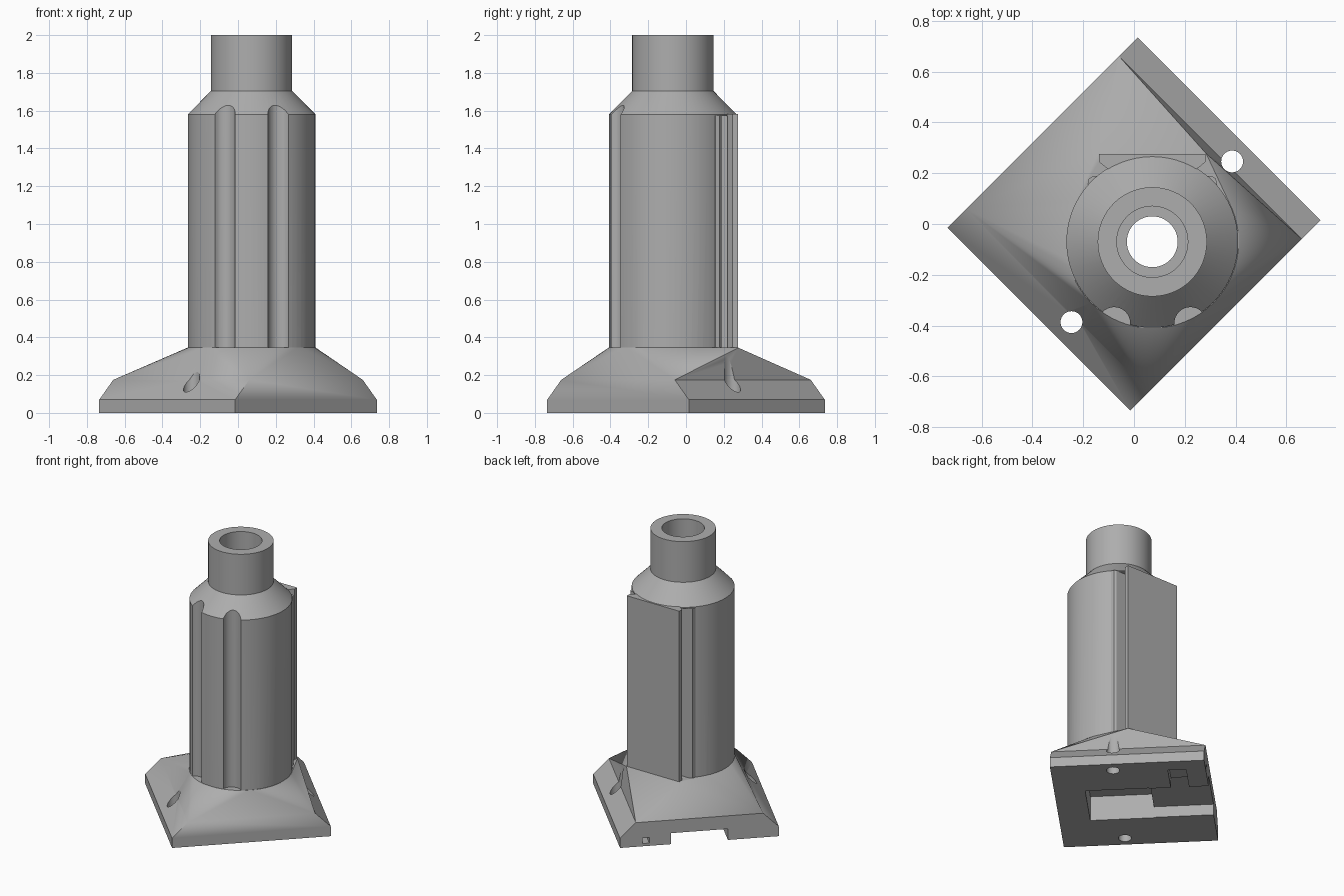
import bpy, bmesh, math
from mathutils import Matrix, Vector

if "Cube" in bpy.data.objects:
    bpy.data.objects.remove(bpy.data.objects["Cube"])

CX, CY = 0.072, -0.07            # tower axis
ROT = Matrix.Rotation(math.radians(45), 4, 'Z')   # base frame: x = u, y = -v

grey = bpy.data.materials.new("plain grey")
grey.diffuse_color = (0.42, 0.42, 0.42, 1)
grey.use_nodes = True
grey.node_tree.nodes["Principled BSDF"].inputs["Base Color"].default_value = grey.diffuse_color


def finish(bm, name):
    bmesh.ops.recalc_face_normals(bm, faces=bm.faces)
    me = bpy.data.meshes.new(name)
    bm.to_mesh(me)
    bm.free()
    me.materials.append(grey)
    ob = bpy.data.objects.new(name, me)
    bpy.context.collection.objects.link(ob)
    return ob


def prism(name, pts, z0, z1, matrix=None):
    bm = bmesh.new()
    f = bm.faces.new([bm.verts.new((x, y, z0)) for x, y in pts])
    r = bmesh.ops.extrude_face_region(bm, geom=[f])
    for v in r["geom"]:
        if isinstance(v, bmesh.types.BMVert):
            v.co.z = z1
    if matrix:
        bm.transform(matrix)
    return finish(bm, name)


def circle(x, y, r, n=48):
    return [(x + r * math.cos(2 * math.pi * i / n), y + r * math.sin(2 * math.pi * i / n)) for i in range(n)]


def base_box(name, u0, u1, v0, v1, z0, z1):
    return prism(name, [(u0, -v0), (u1, -v0), (u1, -v1), (u0, -v1)], z0, z1, ROT)


def combine(target, other, op):
    m = target.modifiers.new("bool", 'BOOLEAN')
    m.operation, m.solver, m.object = op, 'EXACT', other
    bpy.ops.object.select_all(action='DESELECT')
    bpy.context.view_layer.objects.active = target
    target.select_set(True)
    bpy.ops.object.modifier_apply(modifier=m.name)
    bpy.data.objects.remove(other)


def cut(target, other):
    combine(target, other, 'DIFFERENCE')


def join(target, other):
    combine(target, other, 'UNION')


# Tower: stacked rings of a turned profile
bm = bmesh.new()
N, rings = 64, []
for r, z in [(0.338, 0.3), (0.338, 1.58), (0.215, 1.705), (0.215, 2.0)]:
    rings.append([bm.verts.new((x, y, z)) for x, y in circle(CX, CY, r, N)])
for a, b in zip(rings, rings[1:]):
    for i in range(N):
        bm.faces.new((a[i], a[(i + 1) % N], b[(i + 1) % N], b[i]))
bm.faces.new(rings[0])
bm.faces.new(rings[-1])
tower = finish(bm, "lamp_socket_body")

# Flat back plate and the small ridges below its edges
half = [(0.21, 0.345), (0.21, 0.315), (0.18, 0.29), (0.15, 0.275)]
plate = half + [(-x, y) for x, y in reversed(half)]
ridge = [(0.235, 0.258), (0.25, 0.248), (0.255, 0.225), (0.2, 0.2)]
ridge += [(-x, y) for x, y in reversed(ridge)]
for name, pts, top in (("back_plate", plate, 1.583), ("back_ridge", ridge, 1.575)):
    join(tower, prism(name, [(CX + x, CY + y) for x, y in pts], 0.335, top))

# Side slots behind the plate, and the round front grooves
for s in (-1, 1):
    xs = sorted((CX + s * 0.15, CX + s * 0.32))
    cut(tower, prism("slot_cutter", [(xs[0], CY + 0.258), (xs[1], CY + 0.258),
                                     (xs[1], CY + 0.29), (xs[0], CY + 0.29)], 0.345, 1.572))
    cut(tower, prism("groove_cutter", circle(CX + s * 0.15, CY - 0.32, 0.063, 32), 0.345, 1.8))

# Foot: hull from rectangle to tower outline, with a chamfered skirt below
bm = bmesh.new()
rect = lambda u, v, z: [ROT @ Vector((a * u, b * v, z)) for a, b in ((1, 1), (-1, 1), (-1, -1), (1, -1))]
top_pts = circle(CX, CY, 0.34, N) + [(CX - 0.212, CY + 0.347), (CX + 0.212, CY + 0.347)]
for p in rect(0.425, 0.509, 0.175) + [Vector((x, y, 0.345)) for x, y in top_pts]:
    bm.verts.new(p)
bmesh.ops.convex_hull(bm, input=bm.verts[:])
bmesh.ops.delete(bm, geom=[f for f in bm.faces if all(v.co.z < 0.2 for v in f.verts)], context='FACES_ONLY')
bmesh.ops.delete(bm, geom=[e for e in bm.edges if not e.link_faces], context='EDGES')
bmesh.ops.delete(bm, geom=[v for v in bm.verts if not v.link_faces], context='VERTS')
prev = [min(bm.verts, key=lambda v: (v.co - p).length) for p in rect(0.425, 0.509, 0.175)]
for z in (0.07, 0.0):
    ring = [bm.verts.new(p) for p in rect(0.53, 0.509, z)]
    for i in range(4):
        bm.faces.new((prev[i], prev[(i + 1) % 4], ring[(i + 1) % 4], ring[i]))
    prev = ring
bm.faces.new(prev)
foot = finish(bm, "foot")
join(tower, foot)

# Bore and wider socket
cut(tower, prism("bore_cutter", circle(CX, CY, 0.1), -0.1, 2.1))
cut(tower, prism("socket_cutter", circle(CX, CY, 0.14), 0.5, 2.1))
# Screw holes
for u in (-0.447, 0.447):
    cut(tower, prism("screw_cutter", circle(u, -0.099, 0.043, 32), -0.1, 0.4, ROT))
# Underside pocket, cable channel, side recess and its small window
cut(tower, base_box("pocket_cutter", -0.195, 0.195, -0.115, 0.305, -0.1, 0.18))
cut(tower, base_box("channel_cutter", -0.19, 0.19, -0.6, 0.0, -0.1, 0.08))
cut(tower, base_box("recess_cutter", 0.1, 0.42, -0.38, -0.26, -0.1, 0.075))
cut(tower, base_box("window_cutter", 0.335, 0.38, -0.6, -0.3, 0.02, 0.06))

bpy.ops.object.select_all(action='DESELECT')
tower.select_set(True)
bpy.context.view_layer.objects.active = tower
bpy.ops.object.shade_smooth_by_angle(angle=math.radians(25))
